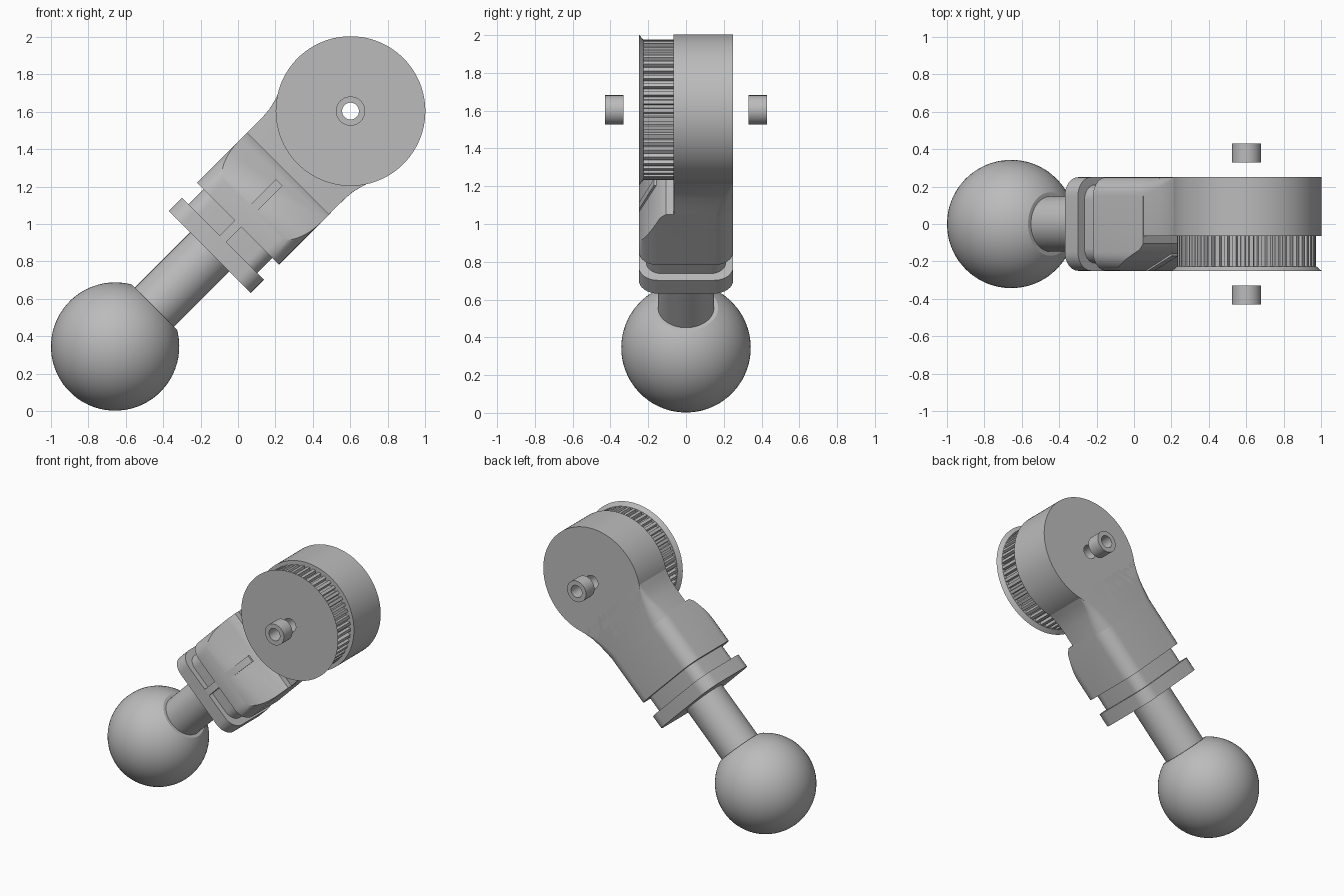
import bpy, bmesh
from math import sin, cos, pi, sqrt, radians
from mathutils import Vector

if "Cube" in bpy.data.objects:
    bpy.data.objects.remove(bpy.data.objects["Cube"])

grey = bpy.data.materials.new("plain grey")
grey.use_nodes = True
colour = (0.5, 0.5, 0.5, 1)
grey.diffuse_color = colour
grey.node_tree.nodes["Principled BSDF"].inputs["Base Color"].default_value = colour

S = sqrt(0.5)
HUB = 1.78       # distance from ball centre to wheel axle
FRONT, BACK, FACE = -0.25, 0.25, -0.065


def place(u, v, y):
    """Arm frame (u along the arm, v across it, y depth) to world."""
    return Vector((-0.657 + S * (u - v), y, 0.345 + S * (u + v)))


def loft(name, rings, loop=False, cuts=()):
    """Skin equal rings of points; loop joins the last ring to the first."""
    bm = bmesh.new()
    rows = [[bm.verts.new(place(*p)) for p in ring] for ring in rings]
    n = len(rows[0])
    pairs = list(zip(rows, rows[1:])) + ([(rows[-1], rows[0])] if loop else [])
    for a, b in pairs:
        for i in range(n):
            j = (i + 1) % n
            bm.faces.new((a[i], a[j], b[j], b[i]))
    if not loop:
        bm.faces.new(rows[0])
        bm.faces.new(rows[-1])
    # Slice away everything in front of each cut line (two u, y points)
    for (u1, y1), (u2, y2) in cuts:
        along = place(u2, 0, y2) - place(u1, 0, y1)
        normal = along.cross(place(0, 1, 0) - place(0, 0, 0))
        if normal.y > 0:
            normal.negate()
        geom = bm.verts[:] + bm.edges[:] + bm.faces[:]
        res = bmesh.ops.bisect_plane(bm, geom=geom, plane_co=place(u1, 0, y1),
                                     plane_no=normal, clear_outer=True)
        edges = [e for e in res["geom_cut"] if isinstance(e, bmesh.types.BMEdge)]
        bmesh.ops.contextual_create(bm, geom=edges)
    bmesh.ops.recalc_face_normals(bm, faces=bm.faces[:])
    mesh = bpy.data.meshes.new(name)
    bm.to_mesh(mesh)
    bm.free()
    mesh.materials.append(grey)
    obj = bpy.data.objects.new(name, mesh)
    bpy.context.collection.objects.link(obj)
    bpy.ops.object.select_all(action="DESELECT")
    obj.select_set(True)
    bpy.context.view_layer.objects.active = obj
    bpy.ops.object.shade_smooth_by_angle(angle=radians(30))
    return obj


def shaft_ring(u, r, n=64):
    return [(u, r * cos(2 * pi * i / n), r * sin(2 * pi * i / n)) for i in range(n)]


def hub_ring(r, y, n=96):
    return [(HUB + r * cos(2 * pi * i / n), r * sin(2 * pi * i / n), y) for i in range(n)]


def rounded(u, half, y0, y1, r0, r1, steps=8):
    """Rounded rectangle across the arm, radius r0 in front and r1 behind."""
    pts = []
    for sv, y, sy, r, start in ((1, y1, 1, r1, 0), (-1, y1, 1, r1, 1),
                                (-1, y0, -1, r0, 2), (1, y0, -1, r0, 3)):
        for k in range(steps + 1):
            a = (start + k / steps) * pi / 2
            pts.append((u, sv * (half - r) + r * cos(a), y - sy * r + r * sin(a)))
    return pts


def block(name, u0, u1, half, depth, r, cuts=()):
    return loft(name, [rounded(u, half, -depth, depth, r, r) for u in (u0, u1)], cuts=cuts)


# Ball with a flat where the rod enters
R, FLAT = 0.343, 0.298
rings = []
for i in range(33):
    u = -R * cos(pi * (0.02 + 0.98 * i / 32))
    if u < FLAT:
        rings.append(shaft_ring(u, sqrt(R * R - u * u)))
rings.append(shaft_ring(FLAT, sqrt(R * R - FLAT * FLAT)))
loft("ball", rings)
loft("rod", [shaft_ring(0.25, 0.148), shaft_ring(0.74, 0.148)])

# Collar, recessed neck and ramped body
block("collar", 0.716, 0.815, 0.31, 0.25, 0.1)
block("neck", 0.8, 0.94, 0.26, 0.21, 0.08)
block("body", 0.929, 1.309, 0.31, 0.25, 0.1,
      cuts=[((1.04, FRONT), (1.309, -0.125)), ((1.275, -0.145), (1.309, -0.105))])

# Thin rib along the front with a sloping tip
rib = [(0.716, FRONT), (1.06, FRONT), (1.24, -0.17), (1.24, -0.1), (0.716, -0.1)]
loft("front_rib", [[(u, v, y) for u, y in rib] for v in (-0.025, 0.025)])

# Arm blending from the rounded body into the round head
blend = [(1.29, 0.31, 0.1), (1.36, 0.309, 0.08), (1.43, 0.31, 0.055),
         (1.48, 0.314, 0.035), (1.53, 0.326, 0.015), (1.57, 0.338, 0.002)]
loft("arm", [rounded(u, h, FACE, BACK, 0.001, r) for u, h, r in blend])

# Round head, toothed wheel and flange share a through hole
HOLE = 0.05
profile = [(HOLE, FACE), (0.4, FACE), (0.4, BACK), (HOLE, BACK)]
loft("round_head", [hub_ring(r, y) for r, y in profile], loop=True)
profile = [(HOLE, FRONT), (0.4, FRONT), (0.372, -0.226), (HOLE, -0.226)]
loft("wheel_flange", [hub_ring(r, y) for r, y in profile], loop=True)

TEETH = 50


def tooth_ring(y):
    pts = []
    for i in range(TEETH):
        for f, r in ((0, 0.35), (0.35, 0.35), (0.45, 0.372), (0.9, 0.372)):
            a = 2 * pi * (i + f) / TEETH
            pts.append((HUB + r * cos(a), r * sin(a), y))
    return pts


n = 4 * TEETH
loft("toothed_wheel", [hub_ring(HOLE, -0.23, n), tooth_ring(-0.23),
                       tooth_ring(FACE), hub_ring(HOLE, FACE, n)], loop=True)

# Loose bushings on each side of the axle
for name, y0, y1 in (("front_bushing", -0.43, -0.33), ("back_bushing", 0.33, 0.43)):
    profile = [(0.045, y0), (0.078, y0), (0.078, y1), (0.045, y1)]
    loft(name, [hub_ring(r, y, 48) for r, y in profile], loop=True)
